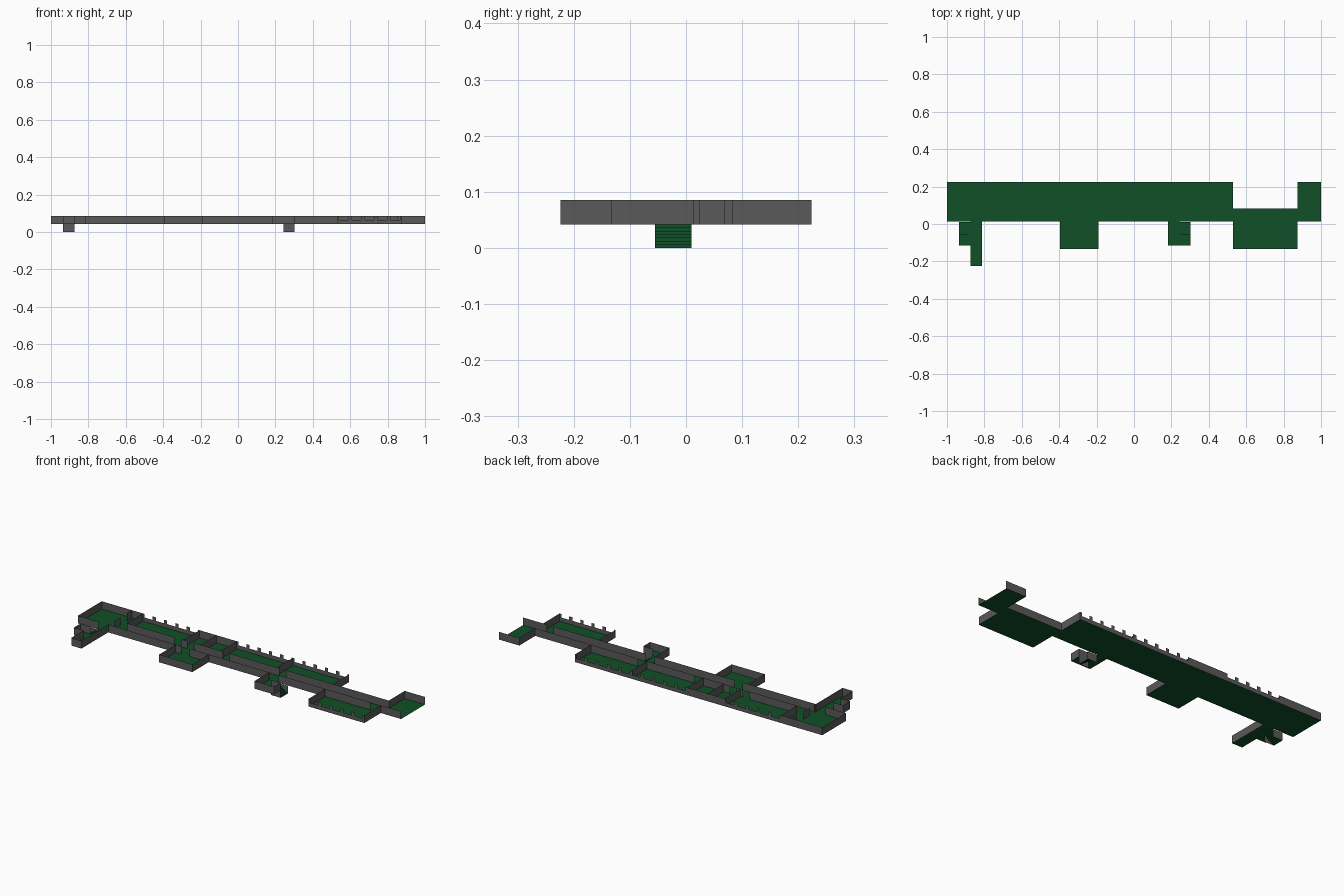
import bpy

if "Cube" in bpy.data.objects:
    bpy.data.objects.remove(bpy.data.objects["Cube"])

Z0, Z1, SILL = 0.042, 0.085, 0.065     # floor, wall top, window sill
CF, CB, BACK = 0.013, 0.083, 0.224     # corridor front, corridor back, rear wall


def material(name, colour):
    m = bpy.data.materials.new(name)
    m.diffuse_color = (*colour, 1)
    m.use_nodes = True
    m.node_tree.nodes["Principled BSDF"].inputs["Base Color"].default_value = m.diffuse_color
    return m


green = material("floor_green", (0.005, 0.08, 0.02))
grey = material("wall_grey", (0.1, 0.1, 0.1))


def sheet(name, quads, mat):
    verts = [v for q in quads for v in q]
    faces = [tuple(range(i, i + 4)) for i in range(0, len(verts), 4)]
    me = bpy.data.meshes.new(name)
    me.from_pydata(verts, [], faces)
    me.materials.append(mat)
    ob = bpy.data.objects.new(name, me)
    bpy.context.collection.objects.link(ob)
    return ob


def flat(x0, y0, x1, y1, z=Z0):
    return [(x0, y0, z), (x1, y0, z), (x1, y1, z), (x0, y1, z)]


def panel(x0, y0, x1, y1, lo=Z0, hi=Z1):
    return [(x0, y0, lo), (x1, y1, lo), (x1, y1, hi), (x0, y0, hi)]


def wall_x(y, x0, x1, gaps=()):
    """Wall along x, with door gaps given as (start, end)."""
    out, a = [], x0
    for g0, g1 in gaps:
        if g0 > a:
            out.append(panel(a, y, g0, y))
        a = g1
    if a < x1:
        out.append(panel(a, y, x1, y))
    return out


def wall_y(x, *spans):
    return [panel(x, a, x, b) for a, b in spans]


def notched(y, x0, x1, n=5, post=0.02):
    """Low wall with posts that leave open windows."""
    out = [panel(x0, y, x1, y, Z0, SILL)]
    step = (x1 - x0) / n
    for i in range(n + 1):
        c = x0 + i * step
        out.append(panel(max(x0, c - post / 2), y, min(x1, c + post / 2), y, SILL, Z1))
    return out


# Floors
sheet("main_floor", [flat(-1, CF, 0.53, BACK), flat(0.53, CF, 0.875, CB),
                     flat(0.875, CF, 1, BACK)], green)
sheet("front_room_floors", [flat(-0.395, -0.133, -0.19, CF),
                            flat(0.53, -0.133, 0.875, CF)], green)
sheet("stair_landings", [flat(-0.875, -0.224, -0.812, CF), flat(-0.935, -0.115, -0.875, -0.055),
                         flat(0.183, -0.115, 0.243, CF), flat(0.243, -0.115, 0.303, -0.055)], green)

# Rear outer wall, with windows on the three large rooms
sheet("rear_wall", wall_x(BACK, -1, -0.745) + wall_x(BACK, -0.395, -0.165)
      + wall_x(BACK, 0.875, 1) + notched(BACK, -0.745, -0.395)
      + notched(BACK, -0.165, 0.183) + notched(BACK, 0.183, 0.53), grey)

# Corridor walls with door gaps; the right end is open
sheet("corridor_rear_wall", wall_x(CB, -0.745, 0.875,
      [(-0.45, -0.41), (-0.37, -0.33), (-0.15, -0.11), (0.20, 0.24)]), grey)
sheet("corridor_front_wall", wall_x(CF, -1, 1,
      [(-0.872, -0.815), (-0.36, -0.31), (0.187, 0.24), (0.81, 0.85)]), grey)

# Cross walls and left end
cross = wall_y(-1, (CF, BACK)) + wall_y(-0.812, (CF, 0.025), (0.068, 0.12), (0.18, BACK))
for x in (-0.745, -0.395, -0.165, 0.183, 0.53, 0.875):
    cross += wall_y(x, (CB, BACK))
cross += wall_y(-0.29, (CB, BACK))
sheet("cross_walls", cross, grey)

# Front rooms
sheet("small_front_room", wall_y(-0.395, (-0.133, CF)) + wall_y(-0.19, (-0.133, CF))
      + wall_x(-0.133, -0.395, -0.19), grey)
sheet("large_front_room", wall_y(0.53, (-0.133, CF)) + wall_y(0.875, (-0.133, CF))
      + notched(-0.133, 0.53, 0.875), grey)

# Stair room walls
sheet("left_stair_room", wall_y(-0.935, (-0.115, -0.055)) + wall_x(-0.115, -0.935, -0.875)
      + wall_y(-0.875, (-0.224, -0.115)) + wall_x(-0.224, -0.875, -0.812)
      + wall_y(-0.812, (-0.224, CF)), grey)
sheet("right_stair_room", wall_y(0.183, (-0.115, CF)) + wall_x(-0.115, 0.183, 0.303)
      + wall_y(0.303, (-0.115, -0.055)), grey)


def stairs(name, x_top, x_low, n=7):
    """Flight running down along x, with a wall on each side."""
    y0, y1 = -0.055, CF - 0.003
    dx, dz = (x_low - x_top) / n, Z0 / n
    steps = []
    for i in range(n):
        x, z = x_top + i * dx, Z0 - i * dz
        steps.append(panel(x, y0, x, y1, z - dz, z))
        steps.append(flat(x, y0, x + dx, y1, z - dz))
    sheet(name + "_steps", steps, green)
    sheet(name + "_side_walls", [panel(x_top, y0, x_low, y0, 0, Z1),
                                 panel(x_top, y1, x_low, y1, 0, Z0)], grey)


stairs("left_stair", -0.875, -0.935)
stairs("right_stair", 0.243, 0.303)
